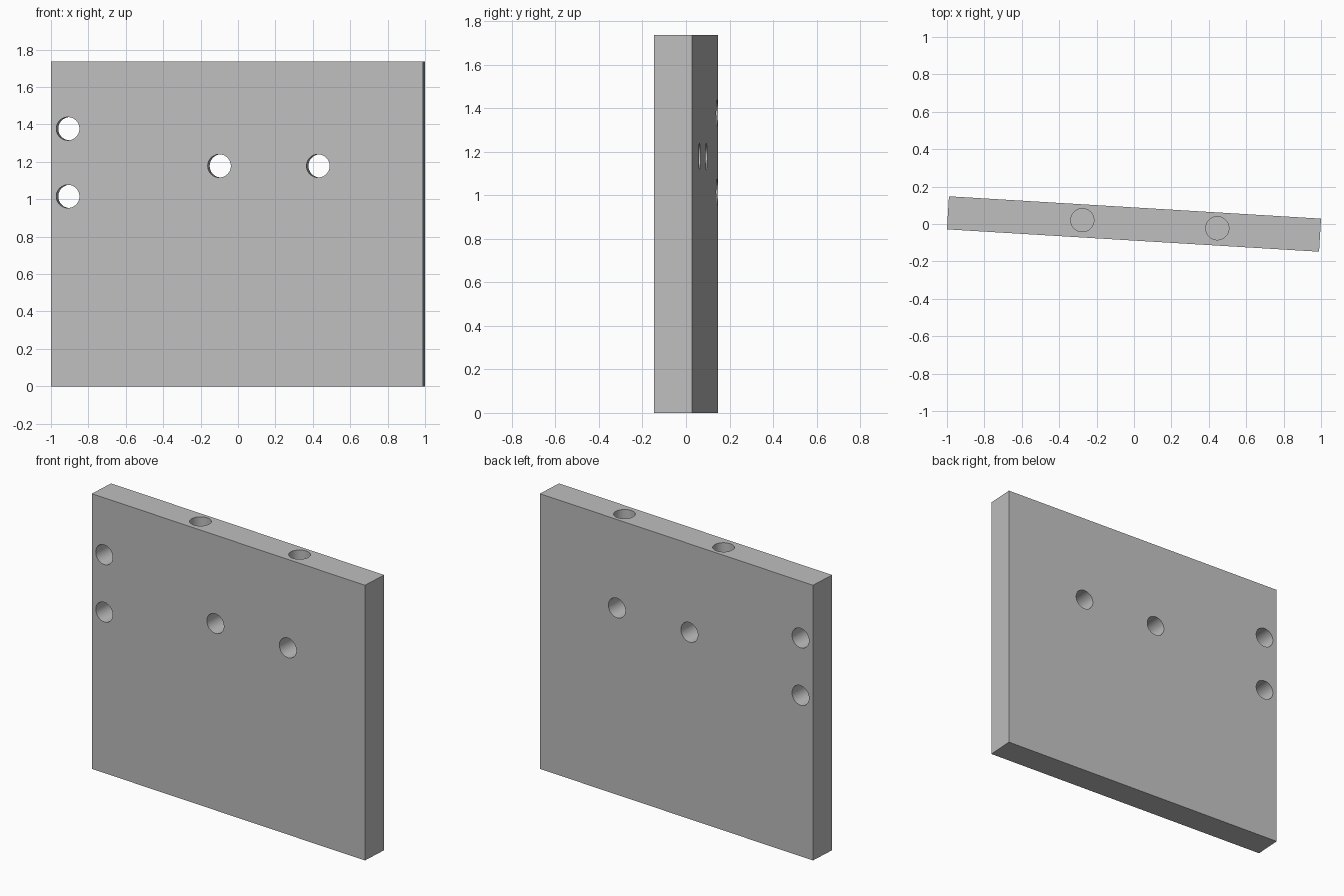
import bpy
from math import atan2, pi
from mathutils import Matrix

default = bpy.data.objects.get("Cube")
if default:
    bpy.data.objects.remove(default)

LENGTH, THICK, HEIGHT = 1.993, 0.177, 1.736
RADIUS, BLIND_DEPTH = 0.062, 0.3
TURN = -atan2(0.06, 1)

grey = bpy.data.materials.new("plain grey")
grey.use_nodes = True
colour = (0.52, 0.52, 0.52, 1)
grey.diffuse_color = colour
grey.node_tree.nodes["Principled BSDF"].inputs["Base Color"].default_value = colour

# Flat panel
bpy.ops.mesh.primitive_cube_add(size=1, location=(0, 0, HEIGHT / 2))
panel = bpy.context.object
panel.name = "drilled_panel"
panel.data.transform(Matrix.Diagonal((LENGTH, THICK, HEIGHT, 1)))
panel.data.materials.append(grey)


def drill(location, depth, tilt=0):
    """Cut one round hole in the panel."""
    bpy.ops.mesh.primitive_cylinder_add(vertices=48, radius=RADIUS, depth=depth,
                                        location=location, rotation=(tilt, 0, 0))
    cutter = bpy.context.object
    cutter.hide_render = True
    cutter.data.materials.append(grey)
    cut = panel.modifiers.new("hole", "BOOLEAN")
    cut.operation = "DIFFERENCE"
    cut.solver = "EXACT"
    cut.object = cutter
    bpy.context.view_layer.objects.active = panel
    bpy.ops.object.modifier_apply(modifier=cut.name)
    bpy.data.objects.remove(cutter)


# Holes through the broad face
for x, z in ((-0.906, 1.377), (-0.906, 1.015), (-0.095, 1.178), (0.434, 1.178)):
    drill((x, 0, z), THICK * 2, pi / 2)

# Blind holes in the top edge
for x in (-0.277, 0.446):
    drill((x, 0.004, HEIGHT), BLIND_DEPTH * 2)

# Smooth hole walls, then turn the whole panel slightly
bpy.ops.object.select_all(action="DESELECT")
panel.select_set(True)
bpy.context.view_layer.objects.active = panel
bpy.ops.object.shade_smooth_by_angle()
panel.rotation_euler.z = TURN
